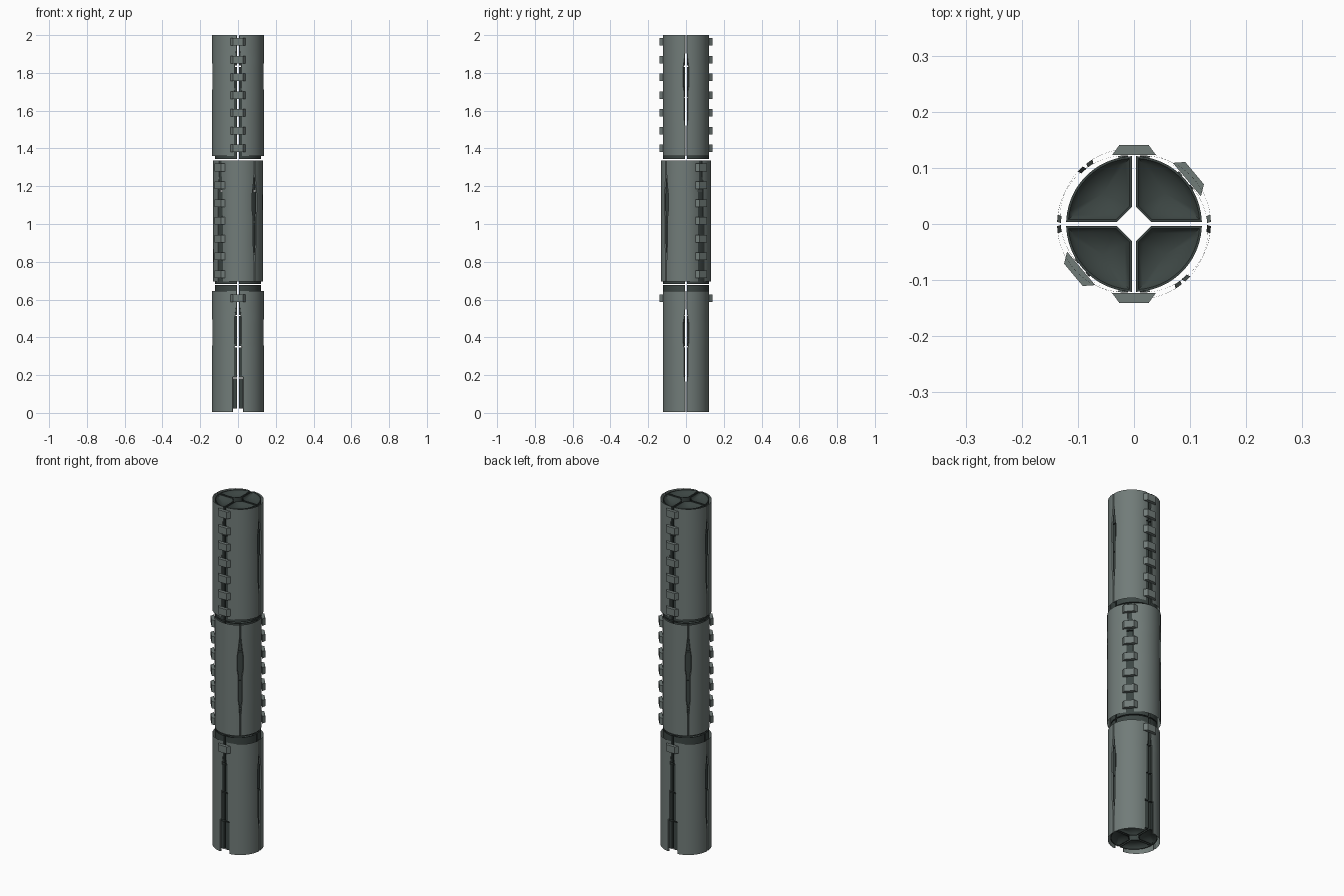
import bpy, bmesh, math
from mathutils import Matrix

if "Cube" in bpy.data.objects:
    bpy.data.objects.remove(bpy.data.objects["Cube"])


def material(name, col):
    m = bpy.data.materials.new(name)
    m.diffuse_color = (*col, 1)
    m.use_nodes = True
    m.node_tree.nodes["Principled BSDF"].inputs["Base Color"].default_value = m.diffuse_color
    return m


shell_mat = material("grey green metal", (0.165, 0.2, 0.19))
core_mat = material("dark metal", (0.045, 0.06, 0.056))


def finish(bm, name, mat, rot=0.0, angle=35):
    bm.transform(Matrix.Rotation(rot, 4, 'Z'))
    me = bpy.data.meshes.new(name)
    bm.to_mesh(me)
    bm.free()
    me.materials.append(mat)
    ob = bpy.data.objects.new(name, me)
    bpy.context.collection.objects.link(ob)
    bpy.ops.object.select_all(action='DESELECT')
    ob.select_set(True)
    bpy.context.view_layer.objects.active = ob
    bpy.ops.object.shade_smooth_by_angle(angle=math.radians(angle))
    return ob


def interp(pts, z):
    for (z0, v0), (z1, v1) in zip(pts, pts[1:]):
        if z <= z1:
            return v0 + (v1 - v0) * (z - z0) / (z1 - z0)
    return pts[-1][1]


R, SHIFT, H = 0.122, 0.015, 0.64
# half width of the slots along the height of a segment
SIDE = [(0, .004), (.1, .004), (.17, .007), (.2, .011), (.34, .011),
        (.38, .017), (.46, .017), (.5, .011), (.57, .004), (H, .004)]
FRONT = [(0, .021), (.34, .021), (.36, .018), (.5, .018), (.56, .011), (H, .011)]
FRONT_BASE = [(0, .029), (.185, .029), (.19, .021)] + FRONT[1:]


# Outer shell: four thin quarter panels with lips folded in along the slots
def shell(name, z0, rot, front):
    bm = bmesh.new()
    zs = sorted({p[0] for p in SIDE + front})
    n = 14
    for sx in (1, -1):
        for sy in (1, -1):
            rows = []
            for z in zs:
                a0 = math.asin(interp(SIDE, z) / R)
                a1 = math.acos((interp(front, z) - SHIFT) / R)
                pts = [(R, a0 + (a1 - a0) * i / n) for i in range(n + 1)]
                pts = [(R - .007, a0 - .02)] + pts + [(R - .007, a1 + .02)]
                rows.append([bm.verts.new((sx * (SHIFT + r * math.cos(a)),
                                           sy * r * math.sin(a), z0 + z))
                             for r, a in pts])
            for lo, hi in zip(rows, rows[1:]):
                for i in range(n + 2):
                    f = [lo[i], lo[i + 1], hi[i + 1], hi[i]]
                    bm.faces.new(f if sx * sy > 0 else f[::-1])
    finish(bm, name, shell_mat, rot)


# Clamp blocks: tapered bars bridging the front and back slots
def clamps(name, heights, rot):
    bm = bmesh.new()
    for z in heights:
        for s in (1, -1):
            prof = [(-.039, .123), (.039, .123), (.026, .141), (-.026, .141)]
            lo = [bm.verts.new((s * x, s * y, z - .02)) for x, y in prof]
            hi = [bm.verts.new((s * x, s * y, z + .02)) for x, y in prof]
            bm.faces.new(lo[::-1])
            bm.faces.new(hi)
            for i in range(4):
                j = (i + 1) % 4
                bm.faces.new((lo[i], lo[j], hi[j], hi[i]))
    finish(bm, name, shell_mat, rot, 20)


TURN = math.radians(-50)
for label, z0, rot, front, ks in (
        ("lower", 0.004, 0, FRONT_BASE, [6]),
        ("middle", 0.695, TURN, FRONT, range(7)),
        ("upper", 1.36, 0, FRONT, range(7))):
    shell(label + "_shell", z0, rot, front)
    clamps(label + "_clamps", [z0 + .04 + .094 * k for k in ks], rot)


# Inner core: stacked quarter wedges with hollowed ends
def sector(inset):
    g, r, c = .004 + inset, .121 - inset, .03 + inset * .4
    a = math.asin(g / r)
    arc = [a + (math.pi / 2 - 2 * a) * i / 12 for i in range(13)]
    return [(g, c), (c, g)] + [(r * math.cos(t), r * math.sin(t)) for t in arc]


PITCH = 0.165
for k in range(12):
    bm = bmesh.new()
    lo, hi = .02 + PITCH * k + .003, .02 + PITCH * (k + 1) - .003
    for sx in (1, -1):
        for sy in (1, -1):
            levels = [(.012, lo + .012), (.004, lo), (0, lo),
                      (0, hi), (.004, hi), (.012, hi - .012)]
            rings = [[bm.verts.new((sx * x, sy * y, z)) for x, y in sector(ins)]
                     for ins, z in levels]
            flip = sx * sy < 0

            def face(v):
                bm.faces.new(v[::-1] if flip else v)
            m = len(rings[0])
            for a, b in zip(rings, rings[1:]):
                for i in range(m):
                    j = (i + 1) % m
                    face([a[i], a[j], b[j], b[i]])
            # dished centres
            for ring, z, up in ((rings[0], lo + .025, False), (rings[-1], hi - .025, True)):
                c = bm.verts.new((sx * .055, sy * .055, z))
                for i in range(m):
                    j = (i + 1) % m
                    face([ring[i], ring[j], c] if up else [ring[j], ring[i], c])
    finish(bm, "core_stage_%02d" % (k + 1), core_mat, 0, 50)
